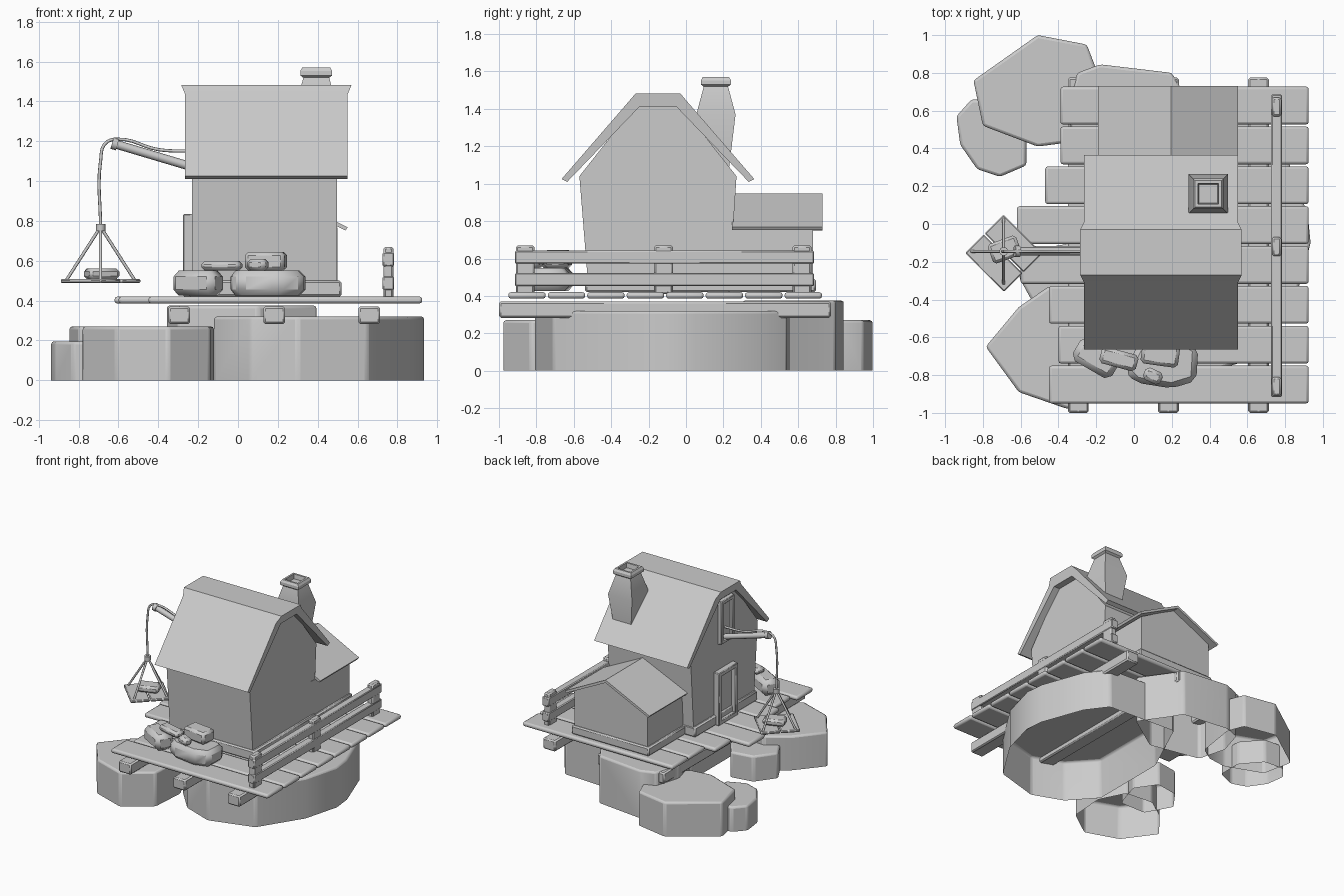
import bpy, bmesh, math
from mathutils import Vector

cube = bpy.data.objects.get("Cube")
if cube:
    bpy.data.objects.remove(cube, do_unlink=True)

grey = bpy.data.materials.new("plain grey")
grey.use_nodes = True
tone = (.6, .6, .6, 1)
grey.diffuse_color = tone
grey.node_tree.nodes["Principled BSDF"].inputs["Base Color"].default_value = tone


def finish(name, bm, bevel=0, segments=1):
    """Turn a bmesh into an object with optional softened edges."""
    mesh = bpy.data.meshes.new(name)
    bm.to_mesh(mesh)
    bm.free()
    mesh.materials.append(grey)
    obj = bpy.data.objects.new(name, mesh)
    bpy.context.collection.objects.link(obj)
    if bevel:
        mod = obj.modifiers.new("soft edges", "BEVEL")
        mod.width = bevel
        mod.segments = segments
        mod.limit_method = "ANGLE"
        mod.angle_limit = math.radians(25)
    return obj


def prism(name, outline, axis, low, high, bevel=0, hollow=False, segments=1):
    """Extrude a flat outline along an axis; hollow leaves the low end open."""
    place = {"x": lambda a, b, h: (h, a, b),
             "y": lambda a, b, h: (a, h, b),
             "z": lambda a, b, h: (a, b, h)}[axis]
    bm = bmesh.new()
    ends = [[bm.verts.new(place(a, b, h)) for a, b in outline] for h in (low, high)]
    bottom = bm.faces.new(ends[0])
    bm.faces.new(ends[1])
    count = len(outline)
    for i in range(count):
        j = (i + 1) % count
        bm.faces.new((ends[0][i], ends[0][j], ends[1][j], ends[1][i]))
    bmesh.ops.recalc_face_normals(bm, faces=bm.faces)
    if hollow:
        bmesh.ops.delete(bm, geom=[bottom], context="FACES_ONLY")
    return finish(name, bm, bevel, segments)


def box(name, xs, ys, zs, bevel=0, turn=0, segments=1):
    """Box from its ranges, turned in degrees about its own upright axis."""
    ranges = (xs, ys, zs)
    centre = Vector([sum(r) / 2 for r in ranges])
    size = Vector([r[1] - r[0] for r in ranges])
    bm = bmesh.new()
    bmesh.ops.create_cube(bm, size=1)
    bmesh.ops.scale(bm, vec=size, verts=bm.verts)
    obj = finish(name, bm, bevel, segments)
    obj.location = centre
    obj.rotation_euler.z = math.radians(turn)


def square_rings(name, x, y, rings):
    """Stack of square rings given as (half width, height)."""
    bm = bmesh.new()
    loops = [[bm.verts.new((x + w * sx, y + w * sy, z))
              for sx, sy in ((-1, -1), (1, -1), (1, 1), (-1, 1))] for w, z in rings]
    for low, high in zip(loops, loops[1:]):
        for i in range(4):
            j = (i + 1) % 4
            bm.faces.new((low[i], low[j], high[j], high[i]))
    bm.faces.new(loops[-1])
    bm.faces.new(loops[0][::-1])
    finish(name, bm)


def rod(name, points, radius, smooth=False):
    """Round rod or rope through points."""
    curve = bpy.data.curves.new(name, "CURVE")
    curve.dimensions = "3D"
    curve.bevel_depth = radius
    curve.bevel_resolution = 2
    curve.use_fill_caps = True
    curve.resolution_u = 6
    if smooth:
        line = curve.splines.new("BEZIER")
        line.bezier_points.add(len(points) - 1)
        for knot, p in zip(line.bezier_points, points):
            knot.co = p
            knot.handle_left_type = knot.handle_right_type = "AUTO"
    else:
        line = curve.splines.new("POLY")
        line.points.add(len(points) - 1)
        for knot, p in zip(line.points, points):
            knot.co = (*p, 1)
    curve.materials.append(grey)
    obj = bpy.data.objects.new(name, curve)
    bpy.context.collection.objects.link(obj)


# Base rocks, open underneath
rocks = {
    "main_rock": (.32, [(-.12, -.52), (.06, -.72), (.3, -.81), (.65, -.71), (.86, -.38),
                        (.935, -.1), (.92, .05), (.8, .38), (.68, .54), (.1, .57), (-.12, .1)]),
    "front_rock": (.27, [(-.785, -.65), (-.61, -.44), (-.45, -.33), (-.22, -.35), (-.12, -.55),
                         (-.14, -.83), (-.35, -.98), (-.61, -.89)]),
    "back_rock": (.375, [(-.3, .8), (-.18, .845), (.2, .8), (.26, .7), (.4, .5),
                         (.1, .3), (-.3, .38), (-.36, .6)]),
    "back_corner_rock": (.27, [(-.51, 1), (-.25, .95), (-.2, .82), (-.25, .5), (-.36, .43),
                               (-.51, .41), (-.8, .52), (-.85, .76)]),
    "low_corner_rock": (.195, [(-.86, .66), (-.94, .57), (-.92, .42), (-.83, .29),
                               (-.71, .25), (-.57, .31), (-.57, .5), (-.7, .65)]),
    "low_side_rock": (.2, [(-.61, -.28), (-.5, -.13), (-.32, -.1), (-.21, -.26),
                           (-.28, -.48), (-.5, -.48)]),
}
for name, (height, outline) in rocks.items():
    prism(name, outline, "z", 0, height, .015, hollow=True, segments=2)

# Deck beams and planks
for i in range(3):
    x = -.295 + .477 * i
    box(f"deck_beam_{i}", (x - .055, x + .055), (-1, .775), (.283, .37), .01)
plank_ends = (-.45, -.4, -.45, -.6, -.62, -.47, -.39, -.39)
for i, left in enumerate(plank_ends):
    y = -.95 + .211 * i
    box(f"deck_plank_{i}", (left, .925), (y, y + .2), (.385, .42), .014, segments=2)

# Fence
for i in range(3):
    y = -.86 + .74 * i
    box(f"fence_post_{i}", (.73, .78), (y - .05, y + .05), (.41, .67), .01)
for i, z in enumerate((.452, .572)):
    box(f"fence_rail_{i}", (.726, .784), (-.915, .685), (z, z + .07), .006)

# House body, slightly wider at the eaves
prism("house_walls", [(-.52, .42), (.23, .42), (.27, 1.04), (-.03, 1.42),
                      (-.27, 1.42), (-.57, 1.04)], "x", -.23, .498)
box("house_plinth", (-.25, .52), (-.54, .24), (.42, .5), .01)

# Main roof, with its flat ridge flaring past the gable ends
roof = prism("main_roof", [(-.665, 1.025), (-.31, 1.435), (-.27, 1.482), (-.03, 1.482),
                           (.01, 1.435), (.365, 1.025), (.335, 1.01), (-.05, 1.41),
                           (-.25, 1.41), (-.635, 1.01)], "x", -.265, .55)
for vert in roof.data.vertices:
    if vert.co.z > 1.45:
        vert.co.x += math.copysign(.02, vert.co.x)

# Chimney with a hollow cap
square_rings("chimney_stack", .393, .16, [(.06, 1), (.105, 1.37), (.062, 1.53)])
square_rings("chimney_cap", .393, .16, [(.06, 1.515), (.08, 1.53), (.08, 1.553), (.07, 1.57),
                                        (.055, 1.57), (.05, 1.535)])

# Back shed
ridge = .195
prism("shed_walls", [(-.14, .42), (.5, .42), (.5, .765), (ridge, .93), (-.14, .765)],
      "y", .2, .68)
prism("shed_roof", [(-.19, .765), (ridge, .947), (.55, .768), (.54, .752),
                    (ridge, .925), (-.18, .75)], "y", .245, .73)
box("shed_plinth", (-.16, .52), (.2, .695), (.42, .49), .01)

# Door and loft window, each a framed panel on the side wall
def framed_panel(name, ys, zs, outer, rim):
    (y0, y1), (z0, z1) = ys, zs
    box(name + "_panel", (-.24, -.225), ys, zs)
    for side, y in (("front", y0), ("back", y1 - rim)):
        box(f"{name}_{side}_jamb", (outer, -.22), (y, y + rim), zs, .005)
    box(name + "_lintel", (outer, -.22), ys, (z1 - rim, z1), .005)
    box(name + "_sill", (outer, -.22), ys, (z0, z0 + rim), .005)

framed_panel("door", (-.26, -.02), (.42, .835), -.275, .035)
framed_panel("window", (-.24, -.07), (1.04, 1.38), -.262, .03)

# Hoist boom, rope and hanging tray
y = -.145
cx = -.69
rod("hoist_boom", [(-.2, y, 1.062), (-.62, y, 1.187)], .022)
rod("boom_collar", [(-.605, y, 1.183), (-.632, y, 1.191)], .03)
rod("hoist_rope", [(-.22, y, 1.15), (-.4, y, 1.158), (-.6, y, 1.21), (-.665, y, 1.19),
                   (cx, y, 1.1), (cx, y, .77)], .008, smooth=True)
rod("rope_knot", [(cx, y, .75), (cx, y, .785)], .024)
for i in range(4):
    a = i * math.pi / 2
    foot = (cx + .17 * math.cos(a), y + .17 * math.sin(a), .505)
    rod(f"tray_rope_{i}", [(cx, y, .77), foot], .008)
for i, side in enumerate((-1, 1)):
    s = side * .052
    mx, my = cx + s, y - .01 + s
    box(f"tray_plank_{i}", (mx - .07, mx + .07), (my - .145, my + .145),
        (.488, .508), .006, turn=45)
box("tray_stone", (cx - .075, cx + .085), (-.19, -.08), (.508, .56), .015, 20)

# Stone pile on the deck
pile = [((-.32, -.08), (-.78, -.64), (.425, .55), -30),
        ((-.18, .02), (-.76, -.67), (.55, .6), -15),
        ((.04, .24), (-.75, -.62), (.55, .645), -8),
        ((.05, .15), (-.84, -.77), (.55, .61), -25)]
for i, (xs, ys, zs, turn) in enumerate(pile):
    box(f"pile_stone_{i}", xs, ys, zs, .018 if i else .03, turn)
prism("pile_boulder", [(-.05, -.78), (.01, -.84), (.2, -.87), (.33, -.83), (.34, -.66),
                       (.28, -.62), (.02, -.64)], "z", .425, .55, .03)

# Keep edges sharp while smoothing rounded parts
bpy.ops.object.select_all(action="DESELECT")
meshes = [o for o in bpy.context.collection.objects
          if o.type == "MESH" and o.data.materials and o.data.materials[0] == grey]
for obj in meshes:
    obj.select_set(True)
bpy.context.view_layer.objects.active = meshes[0]
bpy.ops.object.shade_smooth_by_angle(angle=math.radians(30))
